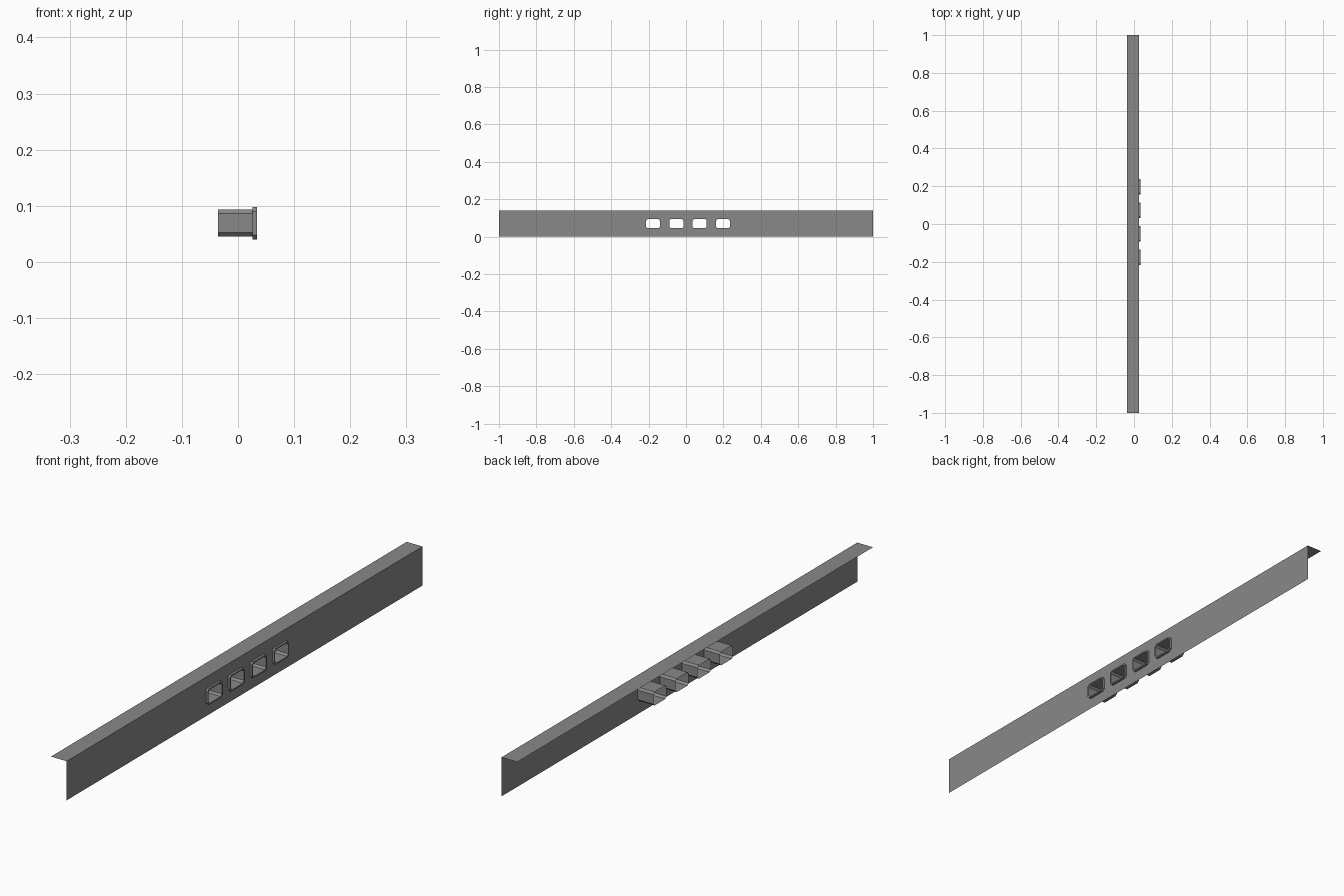
import bpy, bmesh

if "Cube" in bpy.data.objects:
    bpy.data.objects.remove(bpy.data.objects["Cube"])

grey = bpy.data.materials.new("mid grey")
grey.diffuse_color = (0.25, 0.25, 0.25, 1)
grey.use_nodes = True
grey.node_tree.nodes["Principled BSDF"].inputs["Base Color"].default_value = grey.diffuse_color

XP, XB, XF = 0.026, -0.036, 0.034      # panel plane, back edge, bezel front
H, ZC = 0.139, 0.069                   # panel height, opening centre height
CENTRES = [-0.176 + 0.1245 * i for i in range(4)]


def octagon(y, w, h, c):
    """Chamfered rectangle in the y-z plane."""
    w, h = w / 2, h / 2
    pts = [(w, -h + c), (w, h - c), (w - c, h), (-w + c, h),
           (-w, h - c), (-w, -h + c), (-w + c, -h), (w - c, -h)]
    return [(y + a, ZC + b) for a, b in pts]


def ring(bm, x, pts):
    return [bm.verts.new((x, y, z)) for y, z in pts]


def bridge(bm, a, b):
    n = len(a)
    for i in range(n):
        j = (i + 1) % n
        bm.faces.new((a[i], a[j], b[j], b[i]))


def finish(bm, name):
    me = bpy.data.meshes.new(name)
    bm.to_mesh(me)
    bm.free()
    me.materials.append(grey)
    ob = bpy.data.objects.new(name, me)
    bpy.context.collection.objects.link(ob)
    return ob


INNER = (0.074, 0.048, 0.007)
OUTER = (0.084, 0.058, 0.008)

# thin upright panel with four cut openings
bm = bmesh.new()
edges = []
for pts in [[(-1, 0), (1, 0), (1, H), (-1, H)]] + [octagon(y, *INNER) for y in CENTRES]:
    vs = ring(bm, XP, pts)
    edges += [bm.edges.new((vs[i], vs[(i + 1) % len(vs)])) for i in range(len(vs))]
bmesh.ops.triangle_fill(bm, use_beauty=True, edges=edges, normal=(1, 0, 0))
for f in bm.faces:
    f.normal_update()
    if f.normal.x < 0:
        f.normal_flip()
finish(bm, "upright_panel")

# top flange, folded backwards
bm = bmesh.new()
bm.faces.new([bm.verts.new(p) for p in
              ((XB, -1, H), (XP, -1, H), (XP, 1, H), (XB, 1, H))])
finish(bm, "top_flange")

# open sleeves behind the panel, with raised bezels in front
for i, y in enumerate(CENTRES):
    bm = bmesh.new()
    bridge(bm, ring(bm, XB, octagon(y, *INNER)), ring(bm, XP, octagon(y, *INNER)))
    finish(bm, f"sleeve_{i + 1}")

    bm = bmesh.new()
    back_out, front_out = ring(bm, XP, octagon(y, *OUTER)), ring(bm, XF, octagon(y, *OUTER))
    front_in, back_in = ring(bm, XF, octagon(y, *INNER)), ring(bm, XP, octagon(y, *INNER))
    bridge(bm, back_out, front_out)
    bridge(bm, front_out, front_in)
    bridge(bm, front_in, back_in)
    finish(bm, f"bezel_{i + 1}")
